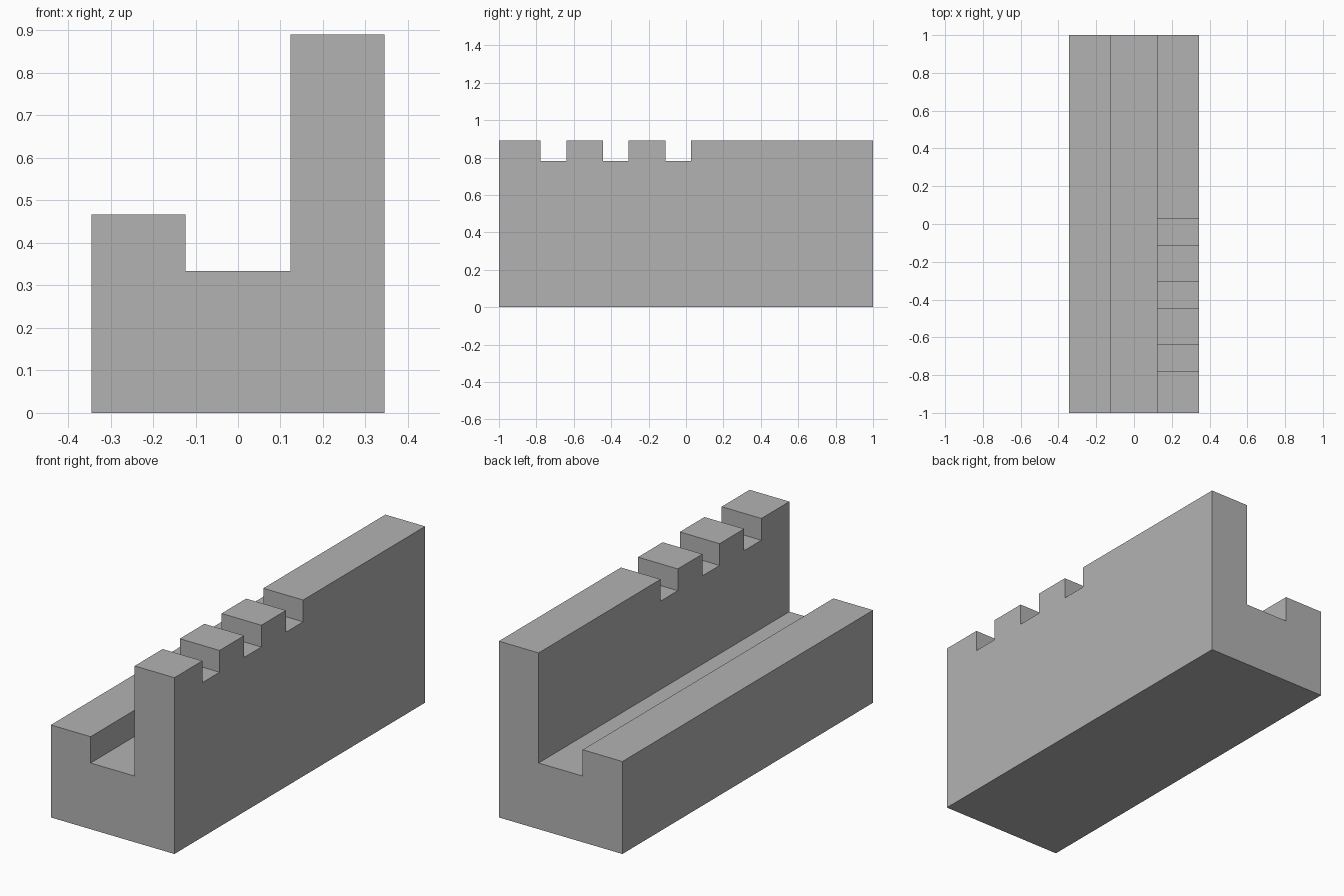
import bpy
import bmesh

if "Cube" in bpy.data.objects:
    bpy.data.objects.remove(bpy.data.objects["Cube"], do_unlink=True)

HALF_LENGTH = 1.0
HALF_WIDTH = 0.345
CHANNEL = 0.123
LOW_TOP, FLOOR, WALL_TOP, NOTCH_FLOOR = 0.467, 0.334, 0.89, 0.78

# Plain grey
grey = bpy.data.materials.new("plain_grey")
grey.use_nodes = True
colour = (0.45, 0.45, 0.45, 1)
grey.diffuse_color = colour
grey.node_tree.nodes["Principled BSDF"].inputs["Base Color"].default_value = colour


def prism(name, outline, y0, y1):
    """Extrude an x-z outline from y0 to y1."""
    bm = bmesh.new()
    face = bm.faces.new([bm.verts.new((x, y0, z)) for x, z in outline])
    swept = bmesh.ops.extrude_face_region(bm, geom=[face])["geom"]
    moved = [g for g in swept if isinstance(g, bmesh.types.BMVert)]
    bmesh.ops.translate(bm, verts=moved, vec=(0, y1 - y0, 0))
    bmesh.ops.recalc_face_normals(bm, faces=bm.faces)
    mesh = bpy.data.meshes.new(name)
    bm.to_mesh(mesh)
    bm.free()
    mesh.materials.append(grey)
    obj = bpy.data.objects.new(name, mesh)
    bpy.context.scene.collection.objects.link(obj)
    return obj


# Channelled block with a low lip on one side and a tall wall on the other
block = prism("channelled_wall", [
    (-HALF_WIDTH, 0), (HALF_WIDTH, 0), (HALF_WIDTH, WALL_TOP),
    (CHANNEL, WALL_TOP), (CHANNEL, FLOOR), (-CHANNEL, FLOOR),
    (-CHANNEL, LOW_TOP), (-HALF_WIDTH, LOW_TOP)], -HALF_LENGTH, HALF_LENGTH)

# Three square notches in the front half of the tall wall
for i in range(3):
    start = -0.777 + i / 3
    cutter = prism("notch_cutter", [
        (0, NOTCH_FLOOR), (0.5, NOTCH_FLOOR), (0.5, 1), (0, 1)],
        start, start + 0.137)
    cutter.hide_render = True
    cut = block.modifiers.new("notch", 'BOOLEAN')
    cut.operation = 'DIFFERENCE'
    cut.solver = 'EXACT'
    cut.object = cutter
    bpy.context.view_layer.objects.active = block
    bpy.ops.object.modifier_apply(modifier=cut.name)
    bpy.data.objects.remove(cutter, do_unlink=True)
